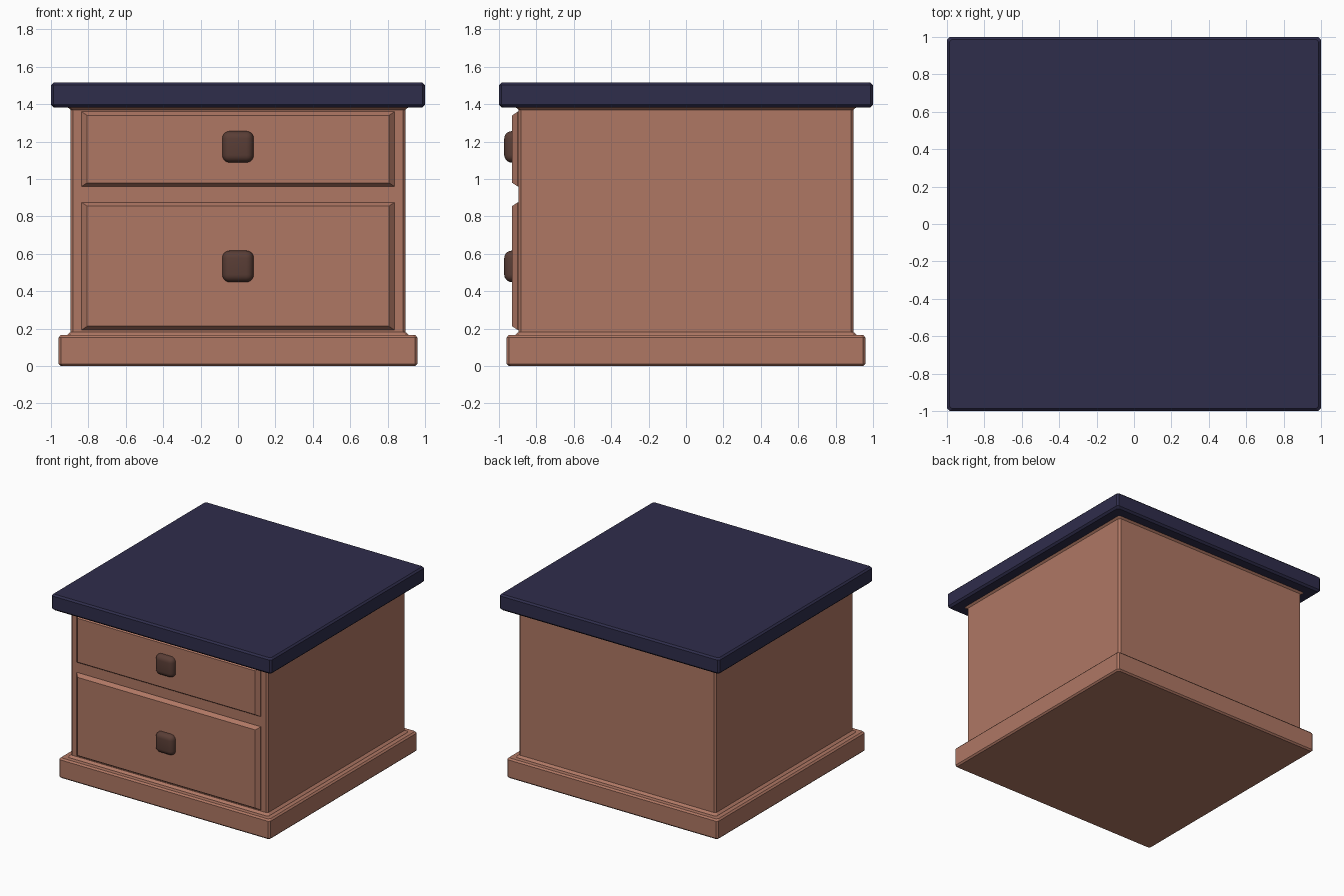
import bpy, bmesh, math

if "Cube" in bpy.data.objects:
    bpy.data.objects.remove(bpy.data.objects["Cube"])


def material(name, rgb):
    m = bpy.data.materials.new(name)
    m.diffuse_color = (*rgb, 1)
    m.use_nodes = True
    m.node_tree.nodes["Principled BSDF"].inputs["Base Color"].default_value = m.diffuse_color
    return m


WOOD = material("warm wood", (0.43, 0.185, 0.127))
NAVY = material("navy top", (0.028, 0.026, 0.071))
DARK = material("dark knob wood", (0.10, 0.047, 0.036))


def finish(name, bm, mat):
    bmesh.ops.recalc_face_normals(bm, faces=bm.faces)
    me = bpy.data.meshes.new(name)
    bm.to_mesh(me)
    bm.free()
    me.materials.append(mat)
    ob = bpy.data.objects.new(name, me)
    bpy.context.collection.objects.link(ob)
    return ob


def loft(name, mat, rings):
    """Stack rectangular rings of points and cap both ends."""
    bm = bmesh.new()
    loops = [[bm.verts.new(p) for p in r] for r in rings]
    n = len(loops[0])
    for a, b in zip(loops, loops[1:]):
        for i in range(n):
            j = (i + 1) % n
            bm.faces.new((a[i], a[j], b[j], b[i]))
    bm.faces.new(loops[0])
    bm.faces.new(loops[-1])
    return finish(name, bm, mat)


def square(half, z, c=0.014):
    """Square ring with chamfered corners."""
    h, k = half, half - c
    return [(x, y, z) for x, y in ((h, -k), (h, k), (k, h), (-k, h),
                                   (-h, k), (-h, -k), (-k, -h), (k, -h))]


# Plinth, carcass with small flared mouldings, and overhanging top
loft("plinth", WOOD, [square(0.948, 0), square(0.96, 0.012),
                      square(0.96, 0.152), square(0.948, 0.165)])
loft("cabinet_body", WOOD, [square(0.915, 0.16), square(0.912, 0.168),
                            square(0.895, 0.182), square(0.895, 1.37),
                            square(0.91, 1.383), square(0.91, 1.39)])
loft("table_top", NAVY, [square(0.985, 1.383), square(1.0, 1.398),
                         square(1.0, 1.502), square(0.987, 1.515)])


def rect(hx, z0, z1, y):
    return [(-hx, y, z0), (hx, y, z0), (hx, y, z1), (-hx, y, z1)]


def knob(name, z):
    """Soft square knob, rounded on its outline and front."""
    hx, y0, y1 = 0.084, -0.972, -0.86
    bm = bmesh.new()
    bmesh.ops.create_cube(bm, size=1)
    for v in bm.verts:
        v.co = (v.co.x * 2 * hx, (y0 + y1) / 2 + v.co.y * (y1 - y0), z + v.co.z * 2 * hx)
    bmesh.ops.bevel(bm, geom=bm.edges[:], offset=0.04, segments=5,
                    profile=0.5, affect='EDGES')
    for f in bm.faces:
        f.smooth = True
    return finish(name, bm, DARK)


# Drawer fronts with chamfered borders, each with one knob
for label, z0, z1, zk in (("upper", 0.96, 1.36, 1.172), ("lower", 0.193, 0.875, 0.533)):
    loft(label + "_drawer_front", WOOD, [rect(0.836, z0, z1, -0.88),
                                         rect(0.836, z0, z1, -0.9),
                                         rect(0.807, z0 + 0.02, z1 - 0.02, -0.93)])
    knob(label + "_drawer_knob", zk)
